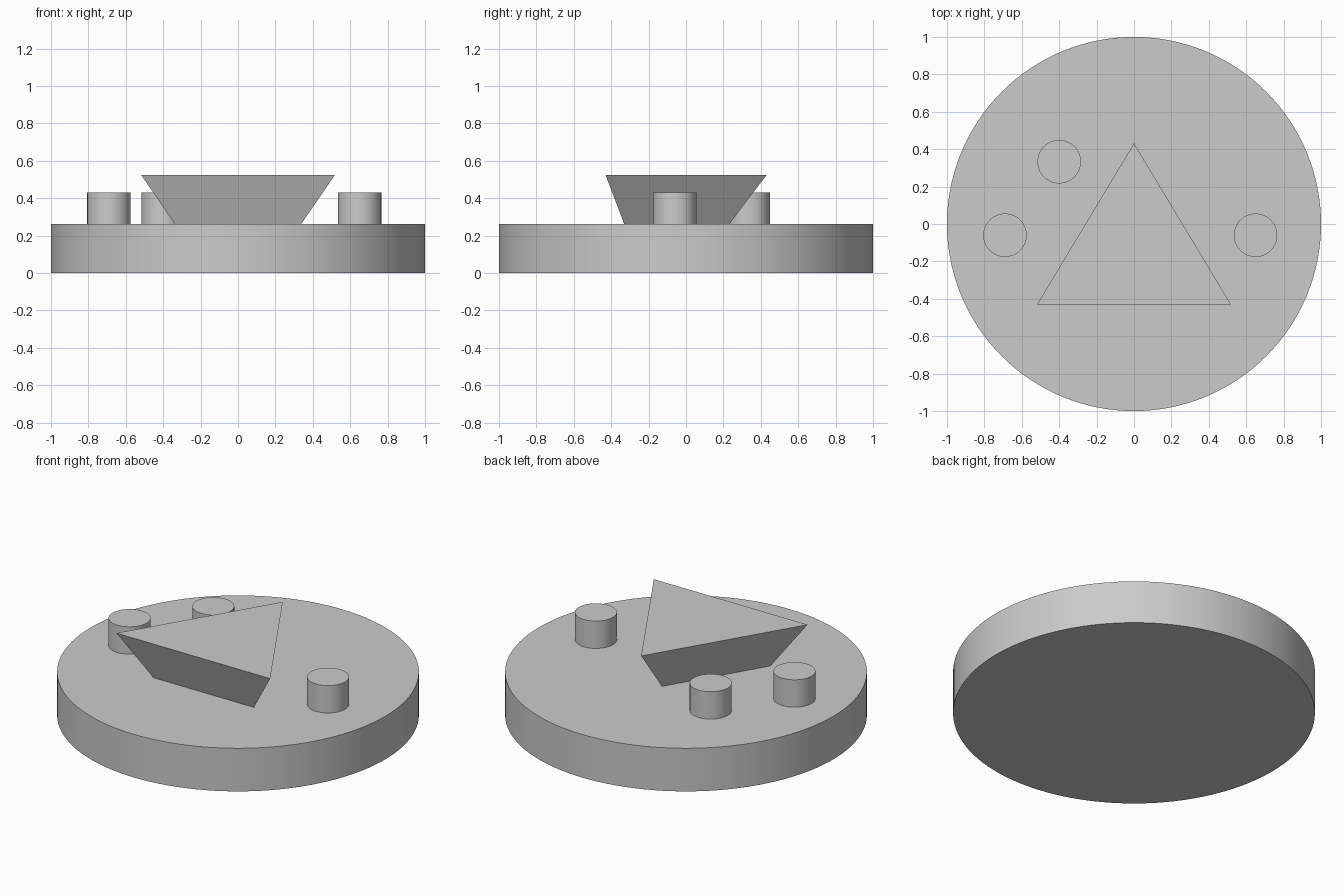
import bpy
import bmesh
import math
from mathutils import Matrix

cube = bpy.data.objects.get("Cube")
if cube:
    bpy.data.objects.remove(cube, do_unlink=True)

# One plain grey for every part
grey = bpy.data.materials.new("light_grey")
grey.use_nodes = True
colour = (0.6, 0.6, 0.6, 1)
grey.diffuse_color = colour
grey.node_tree.nodes["Principled BSDF"].inputs["Base Color"].default_value = colour


def add_prism(name, sides, r_bottom, r_top, z0, z1, x=0, y=0, turn=0):
    """Upright prism, tapered when its two radii differ."""
    bm = bmesh.new()
    place = Matrix.Translation((x, y, (z0 + z1) / 2)) @ Matrix.Rotation(turn, 4, "Z")
    bmesh.ops.create_cone(bm, cap_ends=True, segments=sides, radius1=r_bottom,
                          radius2=r_top, depth=z1 - z0, matrix=place)
    mesh = bpy.data.meshes.new(name)
    bm.to_mesh(mesh)
    bm.free()
    mesh.materials.append(grey)
    obj = bpy.data.objects.new(name, mesh)
    bpy.context.collection.objects.link(obj)
    if sides > 3:
        bpy.ops.object.select_all(action="DESELECT")
        obj.select_set(True)
        bpy.context.view_layer.objects.active = obj
        bpy.ops.object.shade_smooth_by_angle(angle=math.radians(30))
    return obj


BASE_TOP = 0.263

# Round base
add_prism("round_base", 128, 1, 1, 0, BASE_TOP)

# Triangular block, flaring upwards, with one corner to the back
wedge = add_prism("triangular_block", 3, 0.39, 0.597, BASE_TOP, 0.525, y=-0.132)
corner = max(wedge.data.vertices, key=lambda v: v.co.y).co
turn = math.pi / 2 - math.atan2(corner.y + 0.132, corner.x)
centre = Matrix.Translation((0, -0.132, 0))
wedge.data.transform(centre @ Matrix.Rotation(turn, 4, "Z") @ centre.inverted())
# Fit the slightly stretched triangle to its front and back edges
for v in wedge.data.vertices:
    v.co.x *= 1.003
    v.co.y = (v.co.y + 0.132) * 0.963 - 0.143

# Short round pegs
pegs = {"left_peg": (0.65, -0.06), "right_peg": (-0.69, -0.06), "back_peg": (-0.4, 0.333)}
for name, (x, y) in pegs.items():
    add_prism(name, 64, 0.116, 0.116, BASE_TOP, 0.43, x, y)
